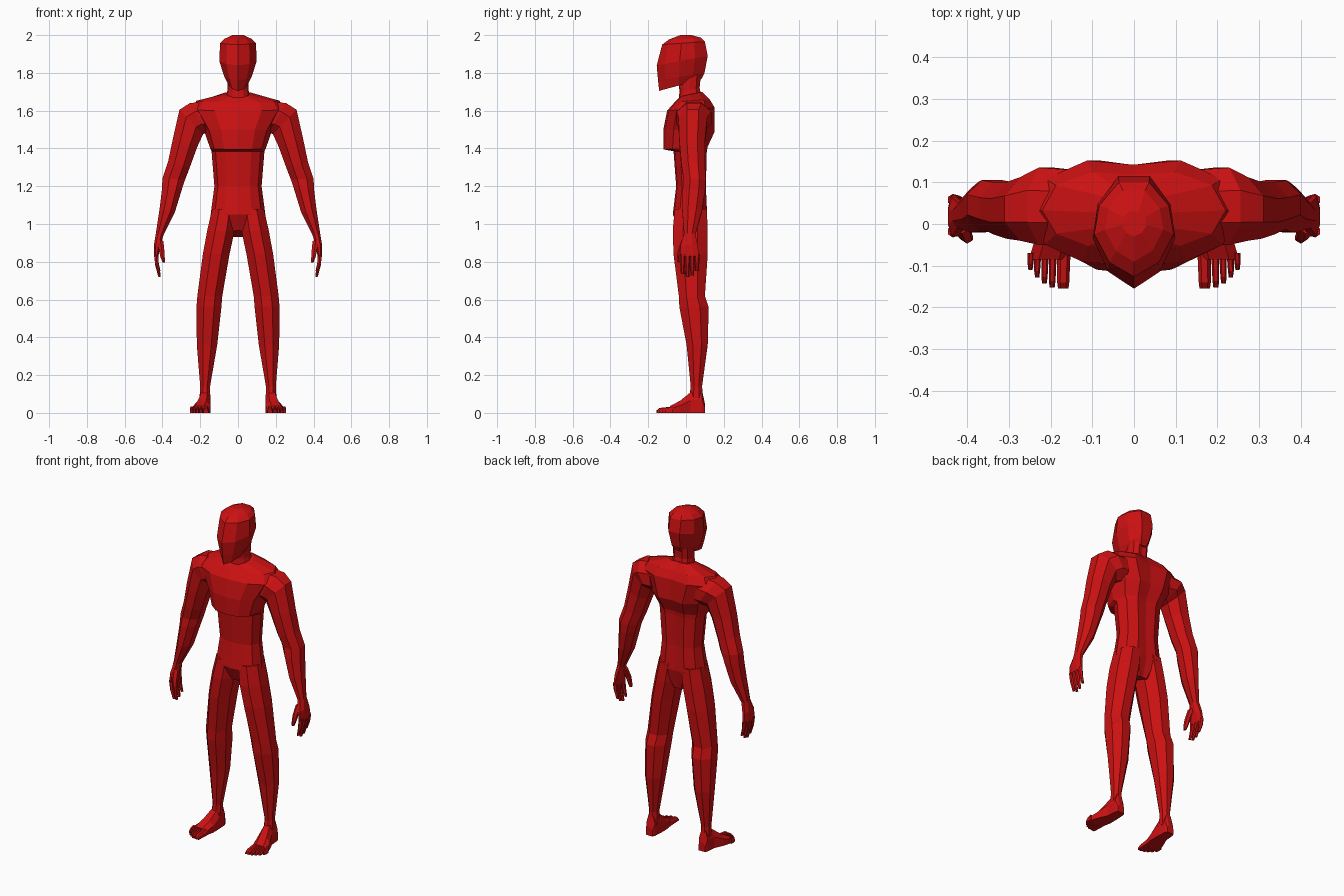
import bpy, bmesh, math

red = bpy.data.materials.new("red")
red.diffuse_color = (0.6, 0.0055, 0.006, 1)


def build(name, tubes, mirror=False):
    """One object from several capped tubes, each a list of equal-length point rings."""
    bm = bmesh.new()
    for rings in tubes:
        vs = [[bm.verts.new(p) for p in ring] for ring in rings]
        n = len(vs[0])
        for a, b in zip(vs, vs[1:]):
            for i in range(n):
                j = (i + 1) % n
                bm.faces.new((a[i], a[j], b[j], b[i]))
        bm.faces.new(vs[0])
        bm.faces.new(vs[-1])
    bmesh.ops.recalc_face_normals(bm, faces=bm.faces)
    me = bpy.data.meshes.new(name)
    bm.to_mesh(me)
    bm.free()
    me.materials.append(red)
    ob = bpy.data.objects.new(name, me)
    bpy.context.collection.objects.link(ob)
    if mirror:
        ob.modifiers.new("mirror", 'MIRROR')
    return ob


def limb(xo, zo, xi, zi, yf, yb, n=8):
    """Ring spanning an outer and inner xz point and a front and back y."""
    pts = []
    s = 1 / math.cos(math.pi / n)
    for k in range(n):
        a = 2 * math.pi * (k + 0.5) / n
        u, v = math.cos(a) * s, math.sin(a) * s
        pts.append(((xo + xi) / 2 + u * (xo - xi) / 2,
                    (yf + yb) / 2 + v * (yb - yf) / 2,
                    (zo + zi) / 2 + u * (zo - zi) / 2))
    return pts


def body(half, zf, zb, w, yf, yb):
    """Symmetric ring from a half section, tilted from front height to back height."""
    full = half + [(-x, y) for x, y in reversed(half) if x > 0]
    return [(x * w, (yf + yb) / 2 + y * (yb - yf) / 2,
             zf + (zb - zf) * (y + 1) / 2) for x, y in full]


# Torso with overhanging chest and a shallow spine groove
trunk = [(0, -1), (.5, -.92), (.85, -.6), (1, 0), (.85, .65), (.45, 1), (0, .92)]
build("torso", [[body(trunk, *r) for r in (
    (.965, .93, .05, -.03, .08),
    (1.05, 1.05, .145, -.07, .112),
    (1.20, 1.20, .125, -.052, .105),
    (1.385, 1.385, .14, -.066, .11),
    (1.395, 1.41, .148, -.118, .115),
    (1.50, 1.49, .18, -.12, .152),
    (1.60, 1.615, .25, -.10, .152),
    (1.645, 1.66, .22, -.06, .125),
    (1.675, 1.70, .08, -.03, .085))]])

# Neck
build("neck", [[body(trunk, *r) for r in (
    (1.62, 1.66, .07, -.04, .085),
    (1.70, 1.72, .056, -.035, .072),
    (1.80, 1.80, .058, -.04, .08))]])

# Head with a keeled face
skull = [(0, -1), (.62, -.7), (1, -.1), (.88, .5), (.38, 1)]
build("head", [[body(skull, *r) for r in (
    (1.705, 1.765, .048, -.142, .08),
    (1.76, 1.80, .072, -.148, .098),
    (1.84, 1.89, .099, -.155, .115),
    (1.95, 1.965, .095, -.126, .10),
    (1.977, 1.986, .07, -.09, .08),
    (2.0, 2.0, .03, -.03, .03))]])

# Arms, from inside the chest through elbow and wrist to the palm
build("arm", [[limb(*r) for r in (
    (.16, 1.65, .14, 1.48, -.05, .13),
    (.255, 1.64, .165, 1.485, -.05, .135),
    (.31, 1.605, .185, 1.475, -.04, .112),
    (.345, 1.45, .215, 1.41, -.035, .10),
    (.37, 1.33, .255, 1.30, -.025, .10),
    (.40, 1.24, .28, 1.235, -.012, .105),
    (.403, 1.18, .295, 1.19, -.018, .102),
    (.415, 1.08, .335, 1.06, -.02, .085),
    (.435, .95, .395, .94, -.01, .05),
    (.445, .89, .412, .88, -.03, .062),
    (.445, .83, .422, .825, -.03, .07))]], True)

# Four curved fingers and a thumb
fingers = []
for y, tip in ((-.018, .735), (.008, .72), (.033, .728), (.058, .75)):
    fingers.append([limb(xo, z, xo - t, z, y - h, y + h, 6) for xo, z, t, h in (
        (.445, .84, .022, .0125),
        (.438, (tip + .84) / 2, .018, .011),
        (.422, tip, .012, .008))])
fingers.append([limb(*r, 6) for r in (
    (.428, .92, .395, .91, -.02, .02),
    (.42, .87, .39, .86, -.04, -.005),
    (.412, .83, .388, .825, -.045, -.018),
    (.40, .795, .386, .795, -.042, -.024))])
build("fingers", fingers, True)

# Legs: outer x, inner x, front y, back y at each height
build("leg", [[limb(xo, z, xi, z, yf, yb) for z, xo, xi, yf, yb in (
    (1.08, .137, .005, -.06, .11),
    (.965, .163, .018, -.07, .115),
    (.84, .186, .045, -.066, .115),
    (.62, .215, .083, -.038, .10),
    (.56, .22, .088, -.035, .12),
    (.36, .218, .11, .003, .115),
    (.14, .2, .148, .025, .085),
    (.06, .205, .146, .015, .092))]], True)


# Feet: chamfered sections from heel to ball, then five toes
def sole(y, xi, xo, z):
    c = (xo - xi) * 0.25
    return [(xi, y, 0), (xo, y, 0), (xo, y, z * .6),
            (xo - c, y, z), (xi + c, y, z), (xi, y, z * .6)]


feet = [[sole(*r) for r in (
    (.10, .155, .198, .05),
    (.085, .148, .205, .12),
    (.025, .145, .21, .11),
    (-.03, .145, .235, .065),
    (-.085, .155, .252, .036))]]
for xi, xo, tip in ((.155, .184, -.155), (.188, .204, -.152), (.207, .222, -.142),
                    (.225, .239, -.128), (.241, .255, -.11)):
    feet.append([sole(-.07, xi - .003, xo, .034),
                 sole(tip + .015, xi, xo, .026),
                 sole(tip, xi + .002, xo - .002, .014)])
build("foot", feet, True)
